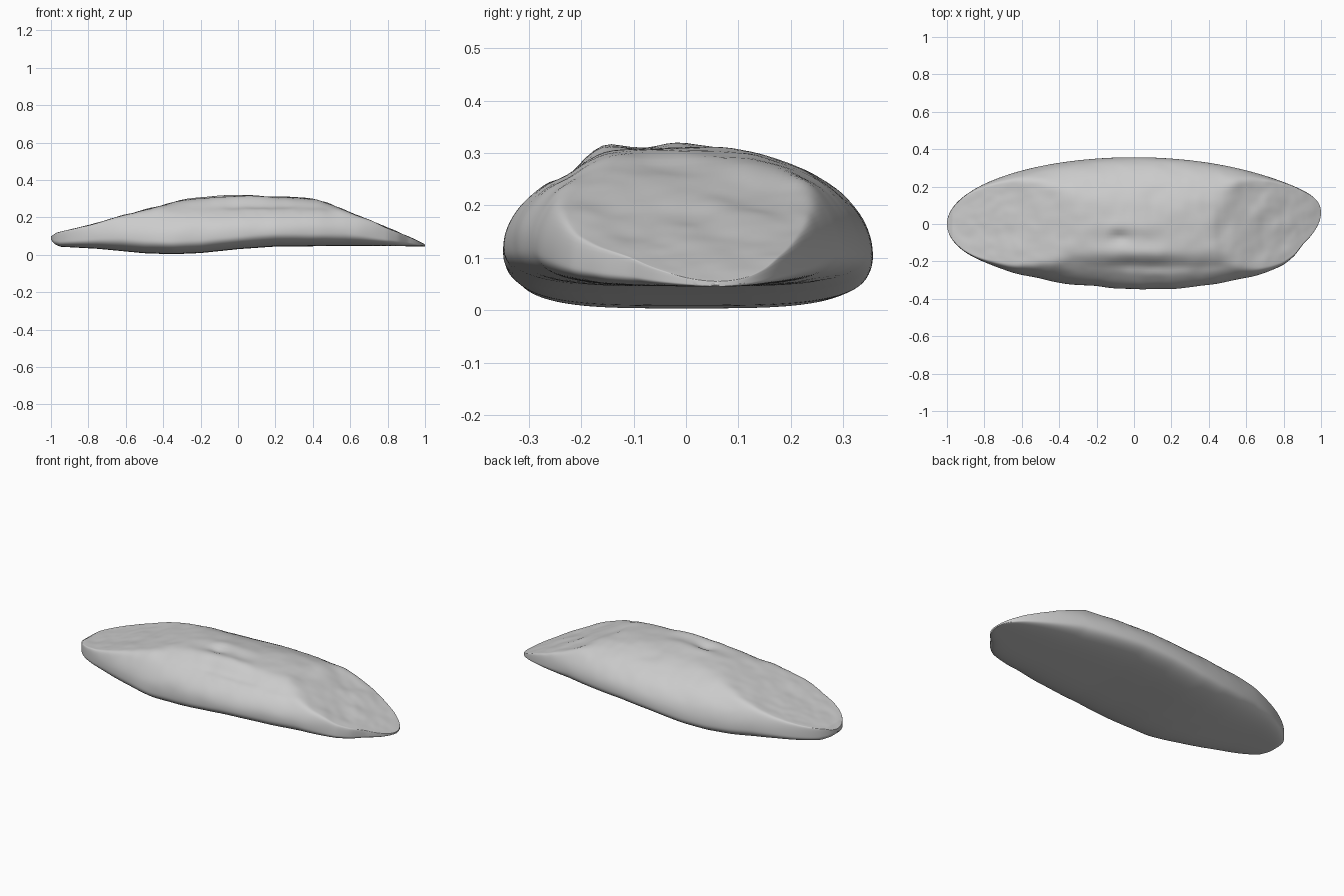
import bpy, bmesh, math
from mathutils import Vector, noise

if "Cube" in bpy.data.objects:
    bpy.data.objects.remove(bpy.data.objects["Cube"])


def interp(table, x):
    # smooth-stepped lookup through (x, value) pairs
    for (a, va), (b, vb) in zip(table, table[1:]):
        if x <= b:
            return va + (vb - va) * max(0, (x - a) / (b - a))
    return table[-1][1]


def smooth_min(a, b, k=0.018):
    h = max(k - abs(a - b), 0) / k
    return min(a, b) - h * h * k / 4


def bump(x, y, cx, cy, sx, sy):
    return math.exp(-((x - cx) / sx) ** 2 - ((y - cy) / sy) ** 2)


# Profiles read along the length
TOP = [(-1, .098), (-.97, .117), (-.8, .158), (-.6, .213), (-.4, .265), (-.28, .297),
       (-.1, .318), (.1, .322), (.3, .312), (.43, .294), (.6, .224), (.8, .142), (.9, .103), (1, .055)]
BOTTOM = [(-1, .08), (-.98, .056), (-.95, .043), (-.75, .032), (-.5, .008), (-.35, .003),
          (-.2, .009), (0, .03), (.2, .044), (.6, .047), (1, .045)]
FRONT = [(-1, .355), (-.8, .342), (-.5, .338), (0, .347), (.2, .354), (.6, .358),
         (.8, .383), (.86, .365), (.91, .31), (1, .32)]

NX, NT = 180, 120
bm = bmesh.new()
rings = []
for i in range(NX + 1):
    x = -math.cos(math.pi * i / NX)
    sq = math.sqrt(max(0, 1 - x * x))
    yc = .06 * max(0, x) ** 8
    top, bot = interp(TOP, x), interp(BOTTOM, x)
    mid = bot + min(.075, .4 * (top - bot))
    ring = []
    for j in range(NT):
        t = 2 * math.pi * j / NT
        c, s = math.cos(t), math.sin(t)
        if s < 0:  # flat base with a rounded rim
            c = math.copysign(abs(c) ** .55, c)
            s = -abs(s) ** .8
        y = yc + c * sq * (.357 if c > 0 else interp(FRONT, x))
        if s >= 0:
            # domed loaf sliced by the two sloping end cuts
            z = smooth_min(mid + (.312 - mid) * s, top)
            w = s ** .5 * min(1, sq * 1.5)
            p = Vector((x, y, z))
            rough = .006 + .004 * (x > .45)
            z += w * rough * noise.noise(p * 9)
            z += w * .003 * noise.noise(p * 22)
            # ridge, trough and pit on the crown
            z += .022 * bump(x, y, .05, -.155, .25, .045)
            z -= .012 * bump(x, y, .1, -.225, .28, .025)
            z -= .02 * bump(x, y, -.08, -.07, .05, .03)
            z += .012 * bump(x, y, -.02, -.02, .12, .04)
        else:
            z = mid + (mid - bot) * s
        # wavy front side
        if c < 0:
            y += .008 * sq * -c * noise.noise(Vector((x * 7, 3.1, z * 9)))
        ring.append(bm.verts.new((x, y, z)))
    rings.append(ring)

for a, b in zip(rings, rings[1:]):
    for j in range(NT):
        k = (j + 1) % NT
        bm.faces.new((a[j], a[k], b[k], b[j]))
bm.faces.new(rings[0])
bm.faces.new(rings[-1][::-1])
bmesh.ops.remove_doubles(bm, verts=bm.verts, dist=.0003)
bmesh.ops.recalc_face_normals(bm, faces=bm.faces)

mesh = bpy.data.meshes.new("stone_slab")
bm.to_mesh(mesh)
bm.free()
slab = bpy.data.objects.new("stone_slab", mesh)
bpy.context.collection.objects.link(slab)

# Soften the polyline profile kinks
soften = slab.modifiers.new("soften", 'SMOOTH')
soften.factor = .5
soften.iterations = 4
for poly in mesh.polygons:
    poly.use_smooth = True
